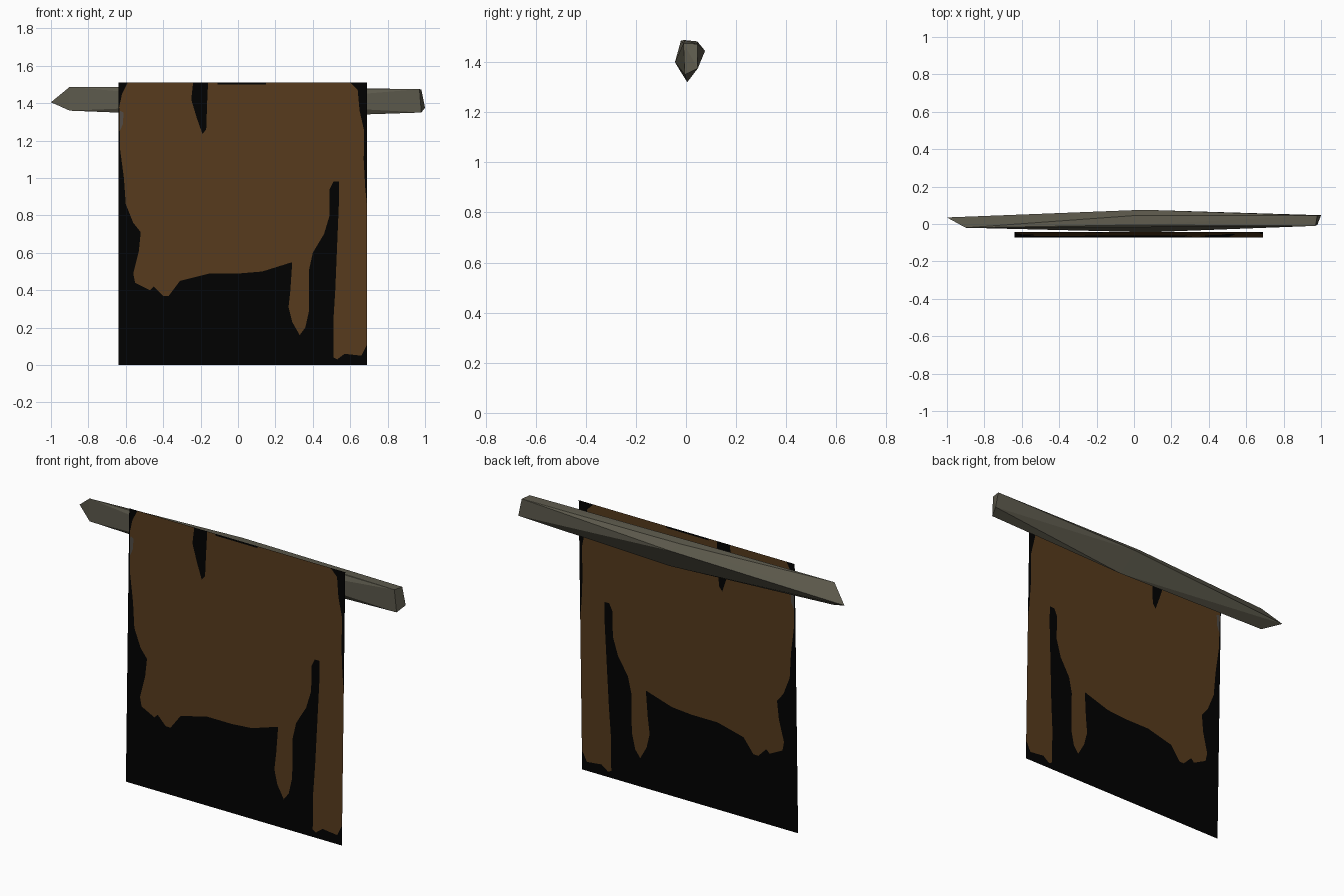
import bpy
import bmesh
from mathutils import Vector, geometry

default_cube = bpy.data.objects.get("Cube")
if default_cube:
    bpy.data.objects.remove(default_cube, do_unlink=True)


def make_material(name, colour):
    material = bpy.data.materials.new(name)
    material.use_nodes = True
    rgba = (*colour, 1)
    material.diffuse_color = rgba
    material.node_tree.nodes["Principled BSDF"].inputs["Base Color"].default_value = rgba
    return material


def add_object(name, bm, materials):
    mesh = bpy.data.meshes.new(name)
    bm.to_mesh(mesh)
    bm.free()
    for material in materials:
        mesh.materials.append(material)
    obj = bpy.data.objects.new(name, mesh)
    bpy.context.scene.collection.objects.link(obj)
    return obj


wood = make_material("weathered grey wood", (0.11, 0.103, 0.074))
brown = make_material("brown cloth", (0.094, 0.043, 0.012))
black = make_material("black stain", (0.0003, 0.0003, 0.0003))
grey = make_material("grey scuff", (0.08, 0.07, 0.06))

# Hewn crossbar: the hull of a pointed end, a thick middle and a blunt end
pointed_end = [(-1, .035, 1.405), (-.9, -.02, 1.487), (-.9, -.02, 1.36)]
thick_middle = [(.08, -.044, 1.4), (.05, .076, 1.445), (.1, .005, 1.32),
                (0, -.005, 1.488), (0, .045, 1.483)]
blunt_end = [(.97, -.01, 1.475), (.98, .045, 1.473),
             (1, .047, 1.375), (.98, -.005, 1.35)]
bar = bmesh.new()
for point in pointed_end + thick_middle + blunt_end:
    bar.verts.new(point)
hull = bmesh.ops.convex_hull(bar, input=bar.verts)
spare = {v for v in hull["geom_interior"] + hull["geom_unused"]
         if isinstance(v, bmesh.types.BMVert)}
bmesh.ops.delete(bar, geom=list(spare), context="VERTS")
bmesh.ops.recalc_face_normals(bar, faces=bar.faces)
add_object("crossbar", bar, [wood])

# Hanging cloth: a thin tilted sheet, outlines given as width and height
LEFT, RIGHT, TOP = -.64, .69, 1.51
BOTTOM_Y, TOP_Y = -.072, -.042
sheet = [(LEFT, 0), (RIGHT, 0), (RIGHT, TOP), (LEFT, TOP)]

# Black border running down one edge and along the ragged bottom
edge_run = [(-.59, TOP), (-.62, 1.45), (-.635, 1.38), (-.63, 1.15), (-.61, 1),
            (-.6, .86), (-.56, .76), (-.52, .71), (-.53, .61), (-.56, .49)]
ragged_hem = [(-.55, .44), (-.47, .4), (-.45, .42), (-.4, .37), (-.37, .37),
              (-.31, .45), (-.15, .49), (.01, .49), (.13, .5), (.29, .55)]
long_drip = [(.28, .4), (.27, .31), (.29, .23), (.33, .16), (.36, .2),
             (.38, .29), (.38, .51), (.4, .6), (.46, .7), (.49, .8)]
side_strip = [(.49, .94), (.51, .98), (.54, .98), (.54, .88), (.52, .4),
              (.51, .24), (.51, .04), (.53, .03), (.57, .06), (.66, .05)]
border = edge_run + ragged_hem + long_drip + side_strip
border += [(RIGHT, .11), (RIGHT, 0), (LEFT, 0), (LEFT, TOP)]
border.reverse()  # anticlockwise, like the other outlines

# Smaller marks at the top and sides
top_streak = [(-.24, TOP), (-.25, 1.42), (-.22, 1.32), (-.19, 1.235),
              (-.17, 1.26), (-.165, 1.4), (-.16, TOP)]
top_sliver = [(-.11, TOP), (-.11, 1.5), (.15, 1.5), (.15, TOP)]
side_streak = [(.6, TOP), (.64, 1.47), (.65, 1.36), (.675, 1.25), (.672, 1.1),
               (.68, .95), (RIGHT, .85), (RIGHT, TOP)]
scuff = [(-.632, 1.25), (-.615, 1.29), (-.612, 1.35), (-.632, 1.36)]

# Cut every outline into the sheet, then colour each face by its last outline
outlines = [sheet, border, top_streak, top_sliver, side_streak, scuff]
slots = [0, 1, 1, 1, 1, 2]
points, loops = [], []
for outline in outlines:
    loops.append(list(range(len(points), len(points) + len(outline))))
    points += [Vector(p) for p in outline]
flat_points, _, triangles, _, _, owners = geometry.delaunay_2d_cdt(
    points, [], loops, 1, 0.0001)

cloth = bmesh.new()
corners = [cloth.verts.new((p.x, BOTTOM_Y + (TOP_Y - BOTTOM_Y) * p.y / TOP, p.y))
           for p in flat_points]
for triangle, owner in zip(triangles, owners):
    face = cloth.faces.new([corners[i] for i in triangle])
    face.material_index = slots[max(owner)]
add_object("hanging_cloth", cloth, [brown, black, grey])
